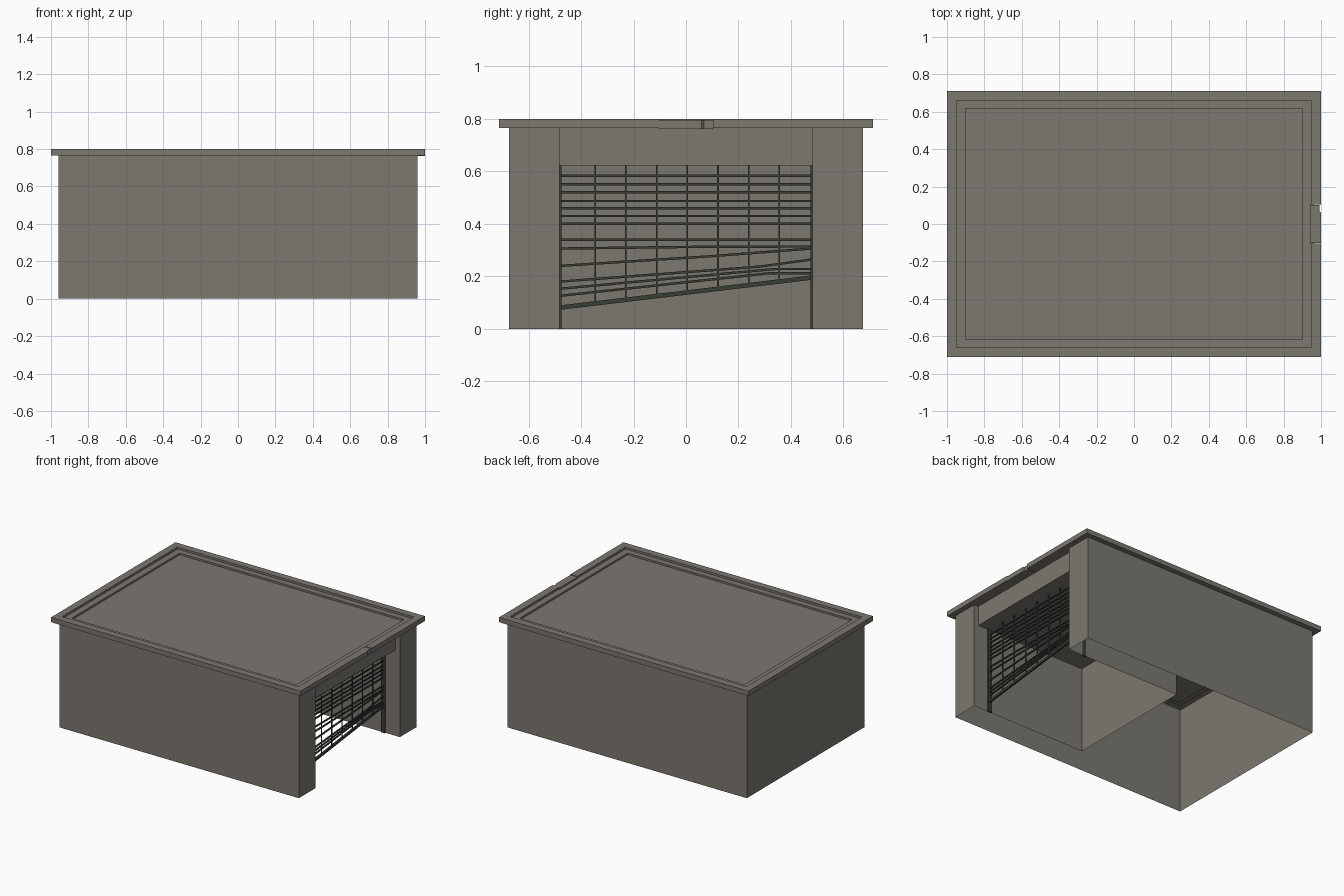
import bpy, bmesh
from mathutils import Vector

if "Cube" in bpy.data.objects:
    bpy.data.objects.remove(bpy.data.objects["Cube"])


def material(name, col):
    m = bpy.data.materials.new(name)
    m.diffuse_color = (*col, 1)
    m.use_nodes = True
    m.node_tree.nodes["Principled BSDF"].inputs["Base Color"].default_value = m.diffuse_color
    return m


concrete = material("warm grey concrete", (0.2, 0.188, 0.165))
metal = material("dark green metal", (0.04, 0.047, 0.034))


def finish(bm, name, mat):
    me = bpy.data.meshes.new(name)
    bm.to_mesh(me)
    bm.free()
    me.materials.append(mat)
    ob = bpy.data.objects.new(name, me)
    bpy.context.collection.objects.link(ob)
    return ob


def quad(bm, *pts):
    return bm.faces.new([bm.verts.new(p) for p in pts])


def beam(bm, p, q, w, h):
    """Square bar from p to q lying in the gate plane (constant x)."""
    p, q = Vector(p), Vector(q)
    d = (q - p).normalized()
    a, b = Vector((w / 2, 0, 0)), Vector((1, 0, 0)).cross(d) * h / 2
    ends = [[bm.verts.new(c + s * a + t * b) for s, t in ((-1, -1), (1, -1), (1, 1), (-1, 1))]
            for c in (p, q)]
    for i in range(4):
        j = (i + 1) % 4
        bm.faces.new((ends[0][i], ends[0][j], ends[1][j], ends[1][i]))
    bm.faces.new(ends[0][::-1])
    bm.faces.new(ends[1])


X, Y, TOP = 0.96, 0.675, 0.765      # outer walls
DOOR, HEAD, BACK, LINTEL = 0.483, 0.622, 0.04, 0.925

# thin shell walls and recessed doorway, open underneath
bm = bmesh.new()
path = [(X, DOOR), (X, Y), (-X, Y), (-X, -Y), (X, -Y), (X, -DOOR)]
for (x0, y0), (x1, y1) in zip(path, path[1:]):
    quad(bm, (x0, y0, 0), (x1, y1, 0), (x1, y1, TOP), (x0, y0, TOP))
for s in (-1, 1):                   # doorway side walls
    y = s * DOOR
    pts = [(X, y, 0), (X, y, TOP), (LINTEL, y, TOP), (LINTEL, y, HEAD),
           (BACK, y, HEAD), (BACK, y, 0)]
    quad(bm, *(pts if s < 0 else pts[::-1]))
prof = [(X, TOP), (LINTEL, TOP), (LINTEL, HEAD), (BACK, HEAD), (BACK, 0)]
for (x0, z0), (x1, z1) in zip(prof, prof[1:]):   # lintel, ceiling, back wall
    quad(bm, (x0, -DOOR, z0), (x1, -DOOR, z1), (x1, DOOR, z1), (x0, DOOR, z0))
bmesh.ops.remove_doubles(bm, verts=bm.verts, dist=1e-4)
bmesh.ops.recalc_face_normals(bm, faces=bm.faces)
finish(bm, "garage_walls", concrete)

# roof slab: soffit, rim, stepped sunken deck; broken out at the door side
bm = bmesh.new()
loops = []
GAP = 0.103
for hx, hy, z in [(0.96, 0.675, 0.765), (1, 0.712, 0.765), (1, 0.712, 0.8),
                  (0.947, 0.66, 0.8), (0.947, 0.66, 0.785), (0.9, 0.617, 0.785),
                  (0.9, 0.617, 0.772)]:
    loops.append([bm.verts.new((x, y, z)) for x, y in
                  [(hx, -hy), (hx, -GAP), (hx, GAP), (hx, hy), (-hx, hy), (-hx, -hy)]])
for k, (a, b) in enumerate(zip(loops, loops[1:])):
    for i in range(6):
        if i == 1 and k < 4:
            continue                # gap for the loose rim piece
        j = (i + 1) % 6
        bm.faces.new((a[i], a[j], b[j], b[i]))
bm.faces.new(loops[-1])
for i in (1, 2):                    # broken ends of the rim
    bm.faces.new([loops[k][i] for k in range(1, 4)] + [loops[4][i], loops[0][i]])
bmesh.ops.recalc_face_normals(bm, faces=bm.faces)
finish(bm, "roof", concrete)

# loose rim piece, slightly sunken, with a chipped corner
bm = bmesh.new()
outline = [(0.942, -0.102), (0.999, -0.102), (1, 0.06), (0.992, 0.068), (0.992, 0.102), (0.942, 0.102)]
low = [bm.verts.new((x, y, 0.762)) for x, y in outline]
top = [bm.verts.new((x, y, 0.796)) for x, y in outline]
bm.faces.new(low[::-1])
bm.faces.new(top)
for i in range(6):
    j = (i + 1) % 6
    bm.faces.new((low[i], low[j], top[j], top[i]))
finish(bm, "broken_rim_piece", concrete)

# gate side rails
GX = 0.83
bm = bmesh.new()
for s in (-1, 1):
    beam(bm, (GX, s * 0.479, 0), (GX, s * 0.479, HEAD), 0.03, 0.01)
finish(bm, "gate_side_rails", metal)


def rail_z(y):
    return 0.138 + 0.119 * y


# sagging gate: bent cross bars given as left, knee position, knee, right heights
bm = bmesh.new()
W = 0.478
bars = [(z, 0, z, z) for z in (0.584, 0.551, 0.521, 0.487, 0.459, 0.43, 0.4, 0.34)]
bars += [(0.306, 0, 0.312, 0.314), (0.24, 0.1, 0.277, 0.306), (0.18, 0.28, 0.237, 0.264),
         (0.153, 0.34, 0.228, 0.228), (0.126, 0.32, 0.212, 0.212)]
for z0, ky, kz, z1 in bars:
    beam(bm, (GX, -W, z0), (GX, ky, kz), 0.009, 0.009)
    beam(bm, (GX, ky, kz), (GX, W, z1), 0.009, 0.009)
finish(bm, "gate_cross_bars", metal)

bm = bmesh.new()
for i in range(-3, 4):
    y = 0.005 + i * 0.117
    beam(bm, (GX, y, rail_z(y)), (GX, y, HEAD), 0.006, 0.006)
finish(bm, "gate_upright_bars", metal)

bm = bmesh.new()
beam(bm, (GX, -W, rail_z(-W)), (GX, W, rail_z(W)), 0.014, 0.017)
finish(bm, "gate_bottom_rail", metal)
